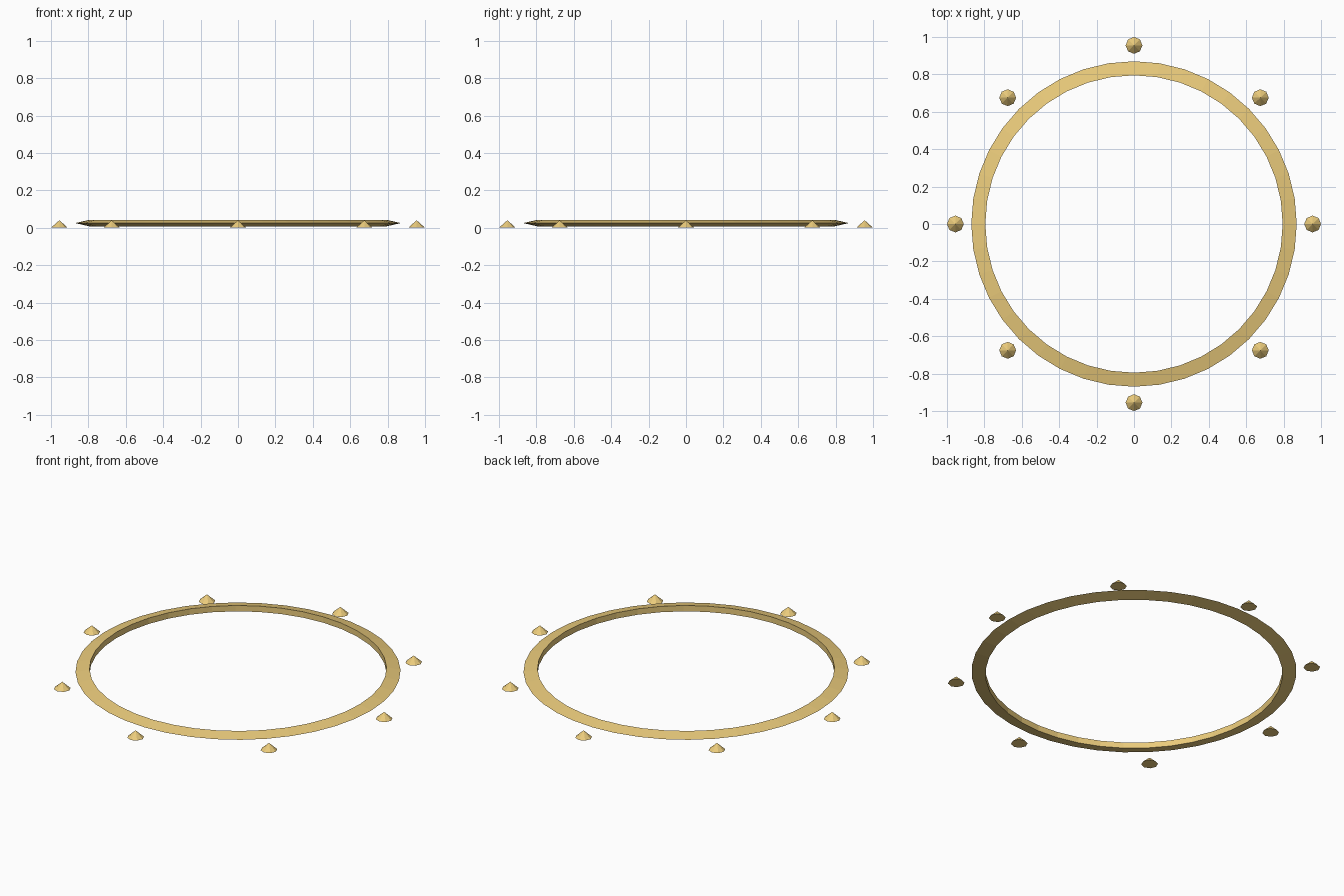
import bpy, bmesh, math

if "Cube" in bpy.data.objects:
    bpy.data.objects.remove(bpy.data.objects["Cube"])

gold = bpy.data.materials.new("gold")
gold.diffuse_color = (0.83, 0.60, 0.20, 1)
gold.use_nodes = True
gold.node_tree.nodes["Principled BSDF"].inputs["Base Color"].default_value = gold.diffuse_color


def add_object(name, bm):
    bmesh.ops.recalc_face_normals(bm, faces=bm.faces)
    mesh = bpy.data.meshes.new(name)
    bm.to_mesh(mesh)
    bm.free()
    mesh.materials.append(gold)
    obj = bpy.data.objects.new(name, mesh)
    bpy.context.collection.objects.link(obj)
    return obj


# Ring: flattened torus with a triangular section, pointed edge outwards
SEGMENTS, MAJOR, MINOR, FLATTEN, MID_Z = 40, 0.82, 0.05, 0.4, 0.025
bm = bmesh.new()
loops = []
for i in range(SEGMENTS):
    a = math.tau * i / SEGMENTS
    loop = []
    for k in range(3):
        b = math.tau * k / 3
        r = MAJOR + MINOR * math.cos(b)
        z = MID_Z + MINOR * FLATTEN * math.sin(b)
        loop.append(bm.verts.new((r * math.cos(a), r * math.sin(a), z)))
    loops.append(loop)
for i in range(SEGMENTS):
    p, q = loops[i], loops[(i + 1) % SEGMENTS]
    for k in range(3):
        n = (k + 1) % 3
        bm.faces.new((p[k], q[k], q[n], p[n]))
add_object("ring", bm)

# Eight small eight-sided spikes around the ring
for i in range(8):
    a = math.tau * i / 8
    bm = bmesh.new()
    bmesh.ops.create_cone(bm, cap_ends=True, segments=8,
                          radius1=0.045, radius2=0, depth=0.04)
    bmesh.ops.remove_doubles(bm, verts=bm.verts, dist=1e-5)
    spike = add_object(f"spike_{i + 1}", bm)
    spike.location = (0.955 * math.cos(a), 0.955 * math.sin(a), 0.02)
